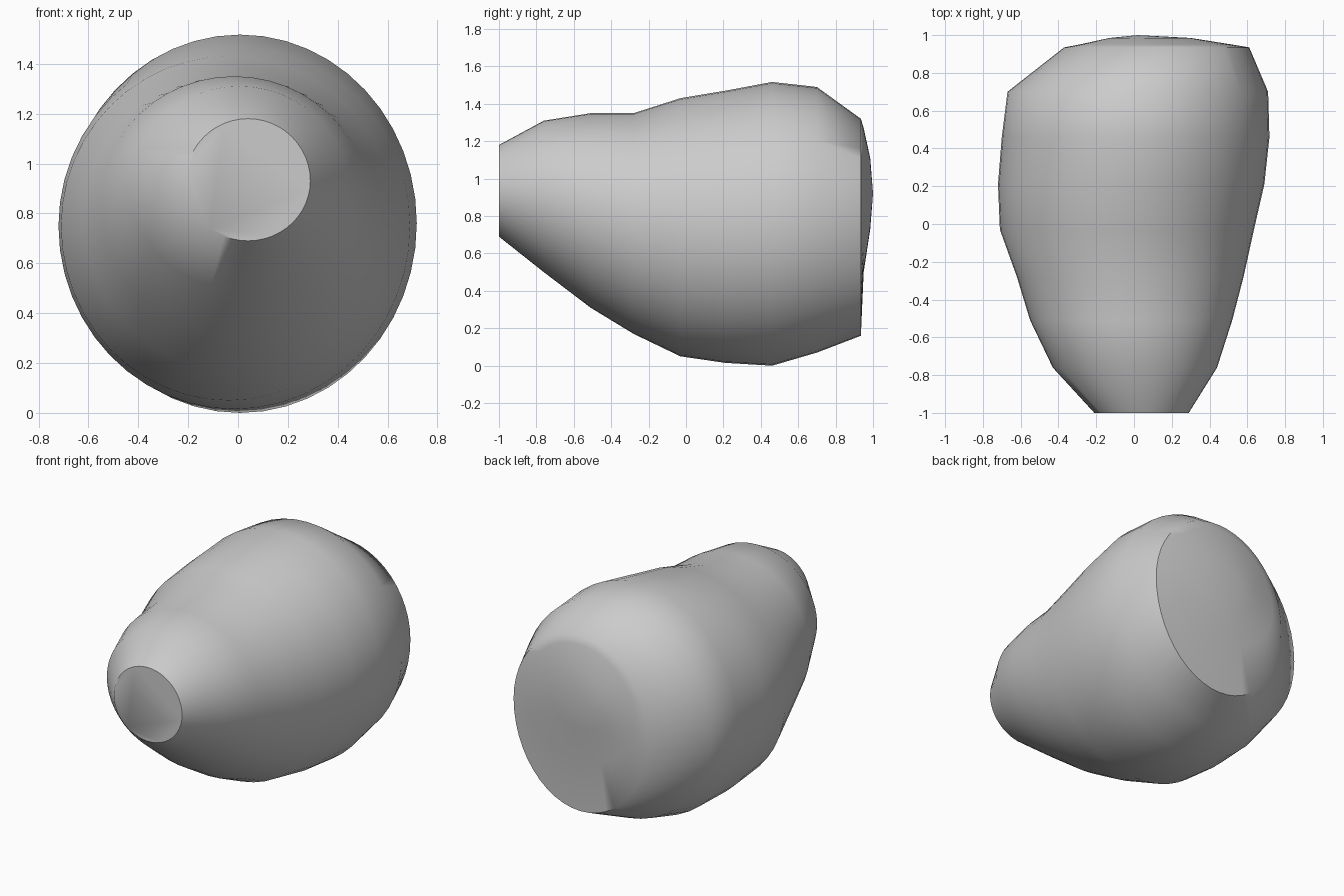
import bpy, bmesh
from math import sin, cos, pi

if "Cube" in bpy.data.objects:
    bpy.data.objects.remove(bpy.data.objects["Cube"])

SIDES = 48
# Cross-sections, front to back: y, left x, right x, bottom z, top z, widest z
SECTIONS = [
    (-1.00, -0.21, 0.29, 0.69, 1.18, 0.93),
    (-0.76, -0.43, 0.44, 0.50, 1.31, 0.90),
    (-0.51, -0.55, 0.52, 0.31, 1.35, 0.84),
    (-0.28, -0.62, 0.58, 0.17, 1.35, 0.78),
    (-0.03, -0.71, 0.635, 0.05, 1.43, 0.75),
    (0.21, -0.72, 0.69, 0.015, 1.47, 0.75),
    (0.46, -0.70, 0.717, 0.0, 1.517, 0.76),
    (0.70, -0.67, 0.71, 0.07, 1.49, 0.77),
    (0.935, -0.37, 0.61, 0.16, 1.32, 0.78),
    (0.95, -0.29, 0.52, 0.50, 1.27, 0.86),
    (0.985, -0.13, 0.30, 0.73, 1.11, 0.91),
]


def add_ring(bm, y, left, right, bottom, top, mid):
    """Lopsided oval with separate half-widths on each side."""
    ring = []
    for i in range(SIDES):
        a = 2 * pi * i / SIDES
        c, s = cos(a), sin(a)
        cx = (left + right) / 2
        x = cx + c * (right - left) / 2
        z = mid + s * (top - mid if s > 0 else mid - bottom)
        ring.append(bm.verts.new((x, y, z)))
    return ring


# Tapered, rounded body lofted through the sections
bm = bmesh.new()
rings = [add_ring(bm, *sec) for sec in SECTIONS]
for a, b in zip(rings, rings[1:]):
    for i in range(SIDES):
        j = (i + 1) % SIDES
        bm.faces.new((a[i], a[j], b[j], b[i]))

# Flat front end and shallow domed back end
bm.faces.new(rings[0])
tip = bm.verts.new((0.02, 1.0, 0.92))
for i in range(SIDES):
    bm.faces.new((rings[-1][i], rings[-1][(i + 1) % SIDES], tip))
bmesh.ops.recalc_face_normals(bm, faces=bm.faces)

mesh = bpy.data.meshes.new("tapered_body")
bm.to_mesh(mesh)
bm.free()
body = bpy.data.objects.new("tapered_body", mesh)
bpy.context.collection.objects.link(body)
bpy.context.view_layer.objects.active = body
body.select_set(True)
bpy.ops.object.shade_smooth_by_angle(angle=0.87)
